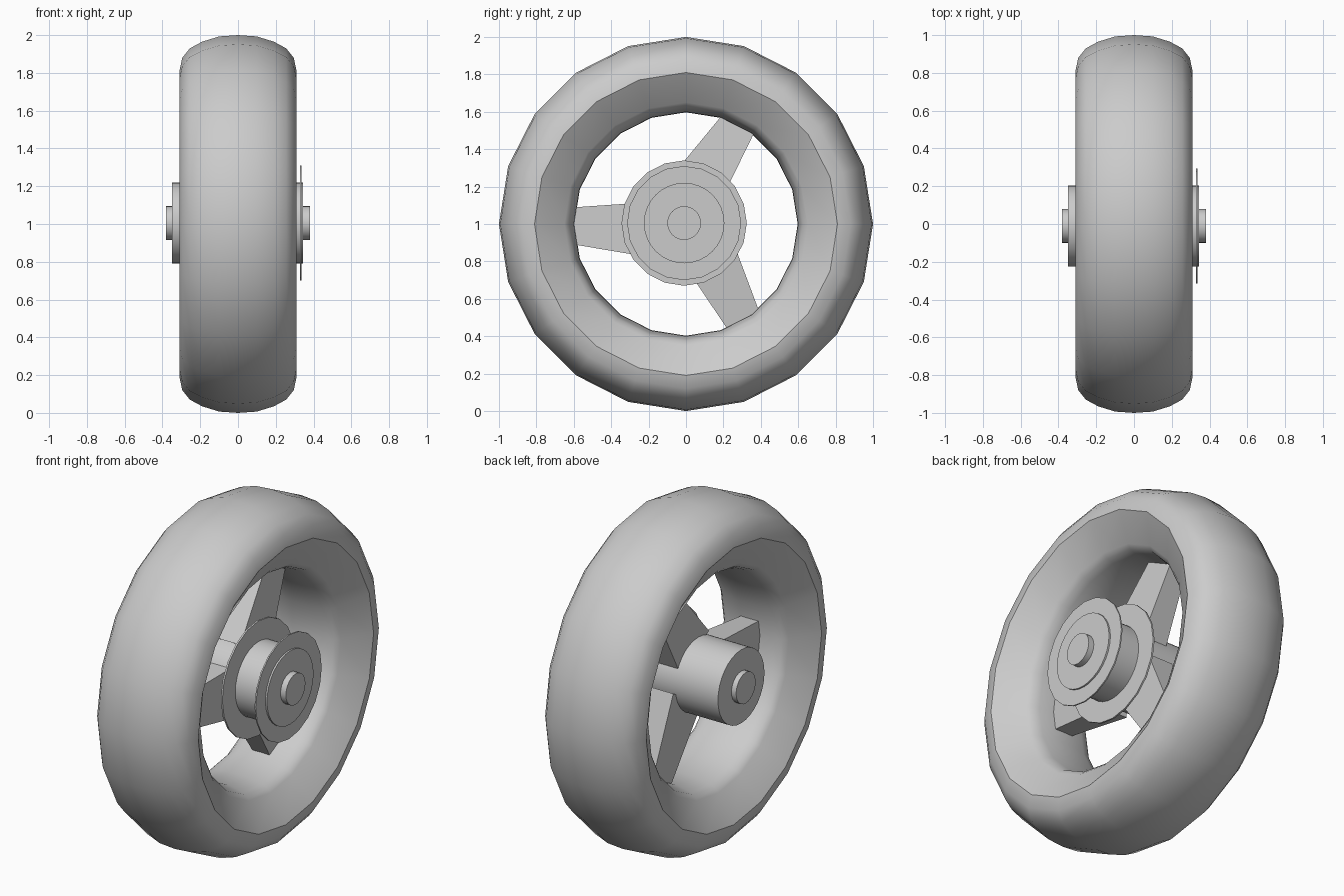
import bpy, bmesh
from math import sin, cos, pi, radians

if "Cube" in bpy.data.objects:
    bpy.data.objects.remove(bpy.data.objects["Cube"])

CY, CZ = -0.01, 1.005      # hub centre, slightly off the tyre centre


def finish(name, bm, angle=35):
    bmesh.ops.recalc_face_normals(bm, faces=bm.faces)
    me = bpy.data.meshes.new(name)
    bm.to_mesh(me)
    bm.free()
    ob = bpy.data.objects.new(name, me)
    bpy.context.collection.objects.link(ob)
    bpy.ops.object.select_all(action='DESELECT')
    ob.select_set(True)
    bpy.context.view_layer.objects.active = ob
    bpy.ops.object.shade_smooth_by_angle(angle=radians(angle))
    return ob


def lathe(name, profile, n, cy, cz, closed):
    """Spin an (x, radius) profile around the x axis."""
    bm = bmesh.new()
    rings = [[bm.verts.new((x, cy + r * cos(2 * pi * i / n), cz + r * sin(2 * pi * i / n)))
              for i in range(n)] for x, r in profile]
    pairs = list(zip(rings, rings[1:]))
    if closed:
        pairs.append((rings[-1], rings[0]))
    else:
        bm.faces.new(rings[0])
        bm.faces.new(rings[-1])
    for a, b in pairs:
        for i in range(n):
            j = (i + 1) % n
            bm.faces.new((a[i], a[j], b[j], b[i]))
    return finish(name, bm)


# Tyre and rim: mirrored half profile, tread -> recessed sidewall -> inner barrel
outer = [(0.1, 0.993), (0.19, 0.965), (0.255, 0.93), (0.295, 0.88), (0.31, 0.81)]
inner = [(0.21, 0.65), (0.185, 0.625), (0.14, 0.613), (0.07, 0.60)]
half = outer + inner
tyre_profile = [(0, 1.0)] + half + [(0, 0.597)] + [(-x, r) for x, r in reversed(half)]
lathe("tyre", tyre_profile, 20, 0, 1, True)

# Hub drum, axle and the two spool discs
lathe("hub_drum", [(-0.35, 0.215), (0.345, 0.215)], 32, CY, CZ, False)
lathe("axle", [(-0.38, 0.09), (0.38, 0.09)], 24, CY, CZ, False)
lathe("inner_disc", [(0.13, 0.335), (0.14, 0.335)], 20, CY, CZ, False)
lathe("outer_disc", [(0.327, 0.305), (0.335, 0.305)], 20, CY, CZ, False)

# Three tapered spokes: (distance, low edge, high edge, x back, x front)
sections = [(0.14, -0.115, 0.19, -0.075, 0.09), (0.605, -0.083, 0.112, -0.058, 0.052)]
for k in range(3):
    a = radians(60 + 120 * k)
    bm = bmesh.new()
    ends = []
    for s, lo, hi, x0, x1 in sections:
        ends.append([bm.verts.new((x, CY + s * cos(a) - t * sin(a), CZ + s * sin(a) + t * cos(a)))
                     for x, t in ((x0, lo), (x1, lo), (x1, hi), (x0, hi))])
    a0, a1 = ends
    bm.faces.new(a0)
    bm.faces.new(a1)
    for i in range(4):
        j = (i + 1) % 4
        bm.faces.new((a0[i], a0[j], a1[j], a1[i]))
    finish("spoke_%d" % (k + 1), bm)
